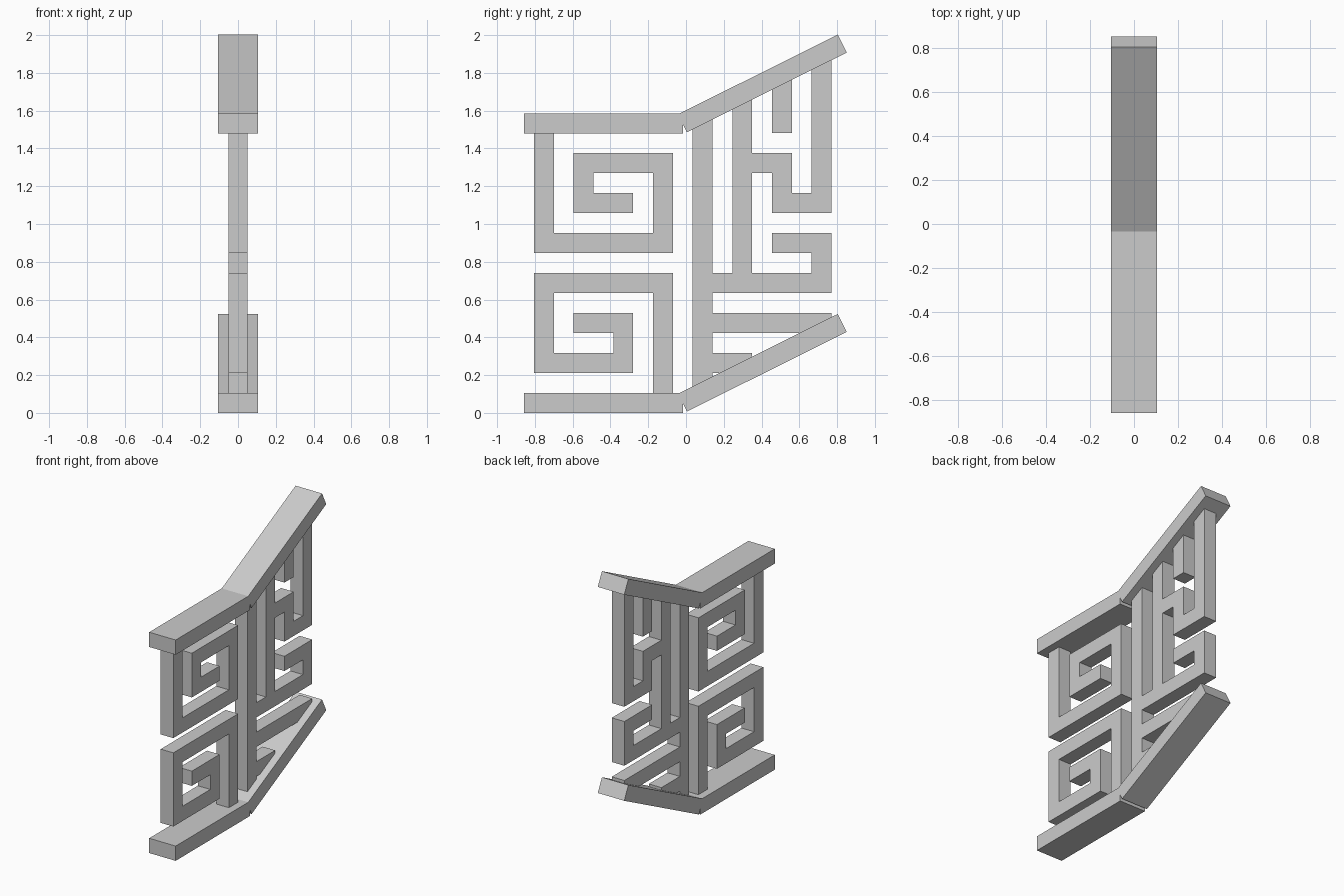
import bpy, bmesh, math
from mathutils import Vector

if "Cube" in bpy.data.objects:
    bpy.data.objects.remove(bpy.data.objects["Cube"])

U = 0.1055            # grid step of the fretwork
Z = 0.1058
Y0 = -0.805           # left edge of the grid
ANGLE = math.radians(26.5)
RISE = 1.479          # height between lower and upper rails
RAIL_T = 0.106
RAIL_X = 0.105
FRET_X = 0.05

grey = bpy.data.materials.new("grey")
grey.diffuse_color = (0.6, 0.6, 0.6, 1)
grey.use_nodes = True
grey.node_tree.nodes["Principled BSDF"].inputs["Base Color"].default_value = grey.diffuse_color


def finish(name, bm):
    bmesh.ops.recalc_face_normals(bm, faces=bm.faces[:])
    me = bpy.data.meshes.new(name)
    bm.to_mesh(me)
    bm.free()
    me.materials.append(grey)
    ob = bpy.data.objects.new(name, me)
    bpy.context.collection.objects.link(ob)


def prism(bm, pts, hx):
    """Extrude a (y, z) outline symmetrically along x."""
    a = [bm.verts.new((-hx, y, z)) for y, z in pts]
    b = [bm.verts.new((hx, y, z)) for y, z in pts]
    bm.faces.new(a)
    bm.faces.new(b)
    for i in range(len(pts)):
        j = (i + 1) % len(pts)
        bm.faces.new((a[i], a[j], b[j], b[i]))


def rail(name, y, z, length, angle):
    d = Vector((math.cos(angle), math.sin(angle)))
    n = Vector((-d.y, d.x)) * RAIL_T
    p = Vector((y, z))
    q = p + d * length
    bm = bmesh.new()
    prism(bm, [p, q, q + n, p + n], RAIL_X)
    finish(name, bm)


def fret(name, paths, clips=()):
    """Square bars following grid paths, joined into one solid and trimmed."""
    cells = set()
    for path in paths:
        for (c0, r0), (c1, r1) in zip(path, path[1:]):
            for c in range(min(c0, c1), max(c0, c1) + 1):
                for r in range(min(r0, r1), max(r0, r1) + 1):
                    cells.add((c, r))
    bm = bmesh.new()

    def quad(*co):
        bm.faces.new([bm.verts.new(v) for v in co])

    for c, r in cells:
        y, z = Y0 + c * U * 0.9955, r * Z
        w, t = Y0 + (c + 1) * U * 0.9955, (r + 1) * Z
        corners = [(y, z), (w, z), (w, t), (y, t)]
        for x in (-FRET_X, FRET_X):
            quad(*[(x, *p) for p in corners])
        for i, (dc, dr) in enumerate([(0, -1), (1, 0), (0, 1), (-1, 0)]):
            if (c + dc, r + dr) not in cells:
                p, q = corners[i], corners[(i + 1) % 4]
                quad((-FRET_X, *p), (FRET_X, *p), (FRET_X, *q), (-FRET_X, *q))
    bmesh.ops.remove_doubles(bm, verts=bm.verts[:], dist=1e-4)
    bmesh.ops.recalc_face_normals(bm, faces=bm.faces[:])
    for co, no in clips:
        bmesh.ops.bisect_plane(bm, geom=bm.verts[:] + bm.edges[:] + bm.faces[:],
                               plane_co=co, plane_no=no, clear_outer=True)
        bmesh.ops.holes_fill(bm, edges=[e for e in bm.edges if e.is_boundary])
    bmesh.ops.dissolve_limit(bm, angle_limit=0.01, verts=bm.verts[:], edges=bm.edges[:])
    finish(name, bm)


# Level and sloping rails, bottom and top
for label, h in (("lower", 0), ("upper", RISE)):
    rail(label + "_level_rail", -0.857, h, 0.842, 0)
    rail(label + "_sloped_rail", 0.005, h + 0.007, 0.945, ANGLE)

# Spiral fretwork on the left half
fret("upper_left_spiral", [[(0, 13), (0, 8), (6, 8), (6, 12), (2, 12), (2, 10), (4, 10)]])
fret("lower_left_spiral", [[(6, 1), (6, 6), (0, 6), (0, 2), (4, 2), (4, 4), (2, 4)]])

# Fretwork on the right half, trimmed inside the sloping rails
up = Vector((0, -math.sin(ANGLE), math.cos(ANGLE)))
mid = Vector((0, -0.0185, 0.054))
fret("right_fretwork", [
    [(8, 0), (8, 18)],
    [(8, 6), (14, 6), (14, 8), (12, 8)],
    [(10, 6), (10, 18)],
    [(10, 12), (12, 12), (12, 10), (14, 10), (14, 18)],
    [(12, 14), (12, 18)],
    [(8, 4), (14, 4)],
    [(8, 2), (10, 2)],
], [(mid, -up), (mid + Vector((0, 0, RISE)), up)])
